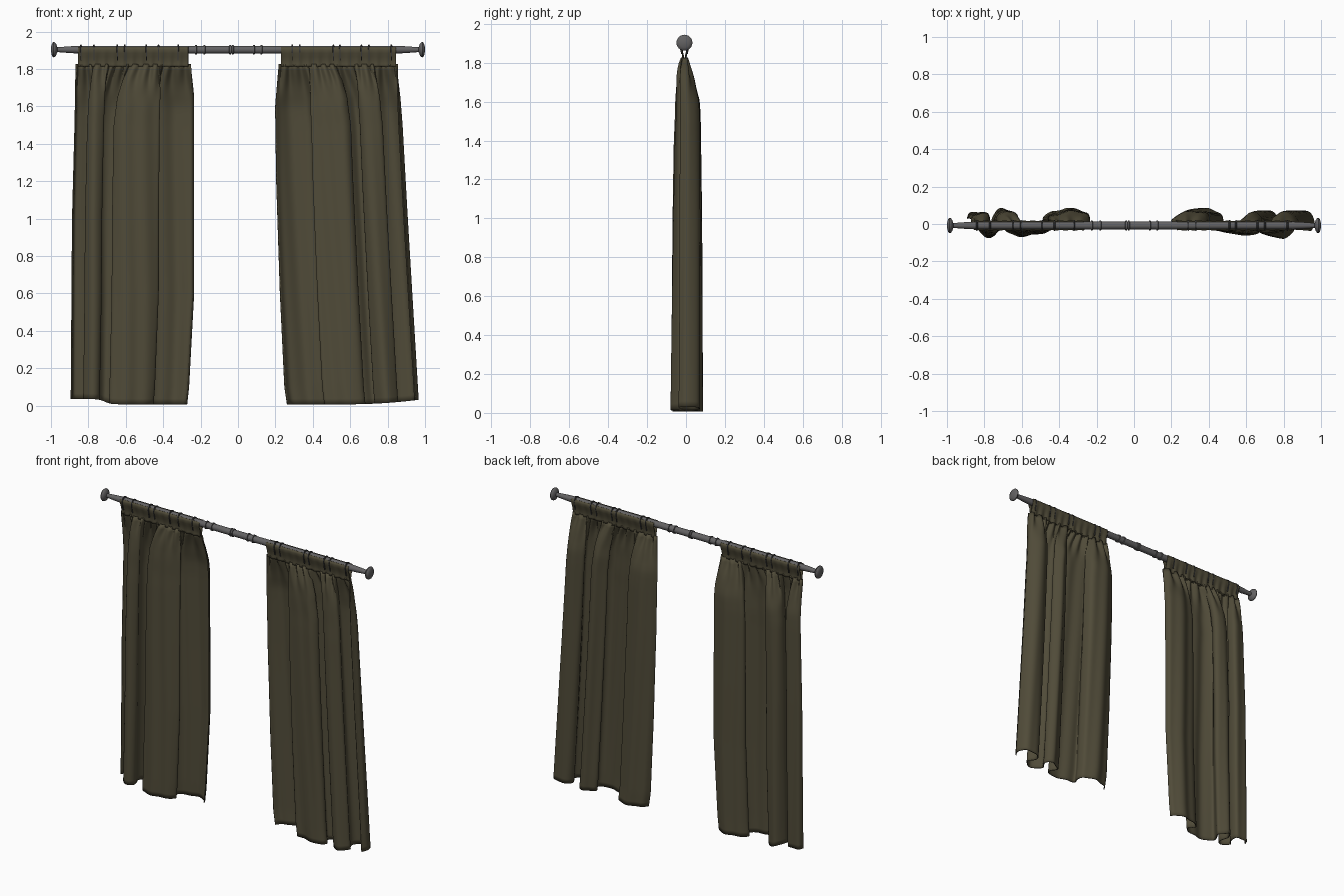
import bpy, bmesh, math
from mathutils import Vector

if "Cube" in bpy.data.objects:
    bpy.data.objects.remove(bpy.data.objects["Cube"])

ROD_Z = 1.903
ROD_Y = -0.008


def material(name, col):
    m = bpy.data.materials.new(name)
    m.diffuse_color = (*col, 1)
    m.use_nodes = True
    m.node_tree.nodes["Principled BSDF"].inputs["Base Color"].default_value = m.diffuse_color
    return m


OLIVE = material("olive fabric", (0.080, 0.070, 0.040))
GREY = material("dark grey metal", (0.125, 0.122, 0.124))
DARK = material("blackened metal", (0.05, 0.05, 0.05))


def finish(name, bm, mat, angle=40):
    bmesh.ops.recalc_face_normals(bm, faces=bm.faces)
    me = bpy.data.meshes.new(name)
    bm.to_mesh(me)
    bm.free()
    ob = bpy.data.objects.new(name, me)
    bpy.context.collection.objects.link(ob)
    me.materials.append(mat)
    bpy.ops.object.select_all(action='DESELECT')
    ob.select_set(True)
    bpy.context.view_layer.objects.active = ob
    bpy.ops.object.shade_smooth_by_angle(angle=math.radians(angle))
    return ob


def lathe(bm, profile, n=24):
    """Revolve (x, radius) points about the rod axis, capping both ends."""
    rings = [[bm.verts.new((x, ROD_Y + r * math.cos(2 * math.pi * i / n),
                            ROD_Z + r * math.sin(2 * math.pi * i / n)))
              for i in range(n)] for x, r in profile]
    for a, b in zip(rings, rings[1:]):
        for i in range(n):
            bm.faces.new((a[i], a[(i + 1) % n], b[(i + 1) % n], b[i]))
    bm.faces.new(rings[0])
    bm.faces.new(rings[-1])


def grid(bm, rows):
    vs = [[bm.verts.new(p) for p in row] for row in rows]
    for a, b in zip(vs, vs[1:]):
        for i in range(len(a) - 1):
            bm.faces.new((a[i], a[i + 1], b[i + 1], b[i]))


def lerp_table(tab, z):
    for (z0, v0), (z1, v1) in zip(tab, tab[1:]):
        if z <= z1:
            t = max(0, (z - z0) / (z1 - z0))
            return v0 + (v1 - v0) * t
    return tab[-1][1]


def spline(pts, count):
    """Catmull-Rom curve resampled evenly by length."""
    p = [Vector(q) for q in pts]
    p = [2 * p[0] - p[1]] + p + [2 * p[-1] - p[-2]]
    dense = []
    for a, b, c, d in zip(p, p[1:], p[2:], p[3:]):
        for k in range(20):
            t = k / 20
            dense.append(0.5 * (2 * b + (c - a) * t + (2 * a - 5 * b + 4 * c - d) * t * t
                                + (3 * b - a - 3 * c + d) * t ** 3))
    dense.append(p[-2])
    lens = [0]
    for a, b in zip(dense, dense[1:]):
        lens.append(lens[-1] + (b - a).length)
    out, j = [], 0
    for i in range(count):
        s = lens[-1] * i / (count - 1)
        while j < len(lens) - 2 and lens[j + 1] < s:
            j += 1
        out.append(dense[j].lerp(dense[j + 1], (s - lens[j]) / (lens[j + 1] - lens[j])))
    return out


# how far the folds open by height, to the back and to the front,
# and how far they have slid into their final place along the rod
BACK = [(0, .95), (1.0, .9), (1.6, .82), (1.72, .5), (1.79, .2), (1.83, .05)]
FRONT = [(0, 1), (1.0, .86), (1.4, .78), (1.6, .66), (1.72, .5), (1.79, .25), (1.83, .05)]
SLIDE = [(0, 1), (1.5, 1), (1.65, .85), (1.75, .55), (1.83, .2)]
N = 170


def curtain(side, path, left, right, hem):
    pts = spline(path, N)
    x0, x1 = min(p.x for p in pts), max(p.x for p in pts)

    # hanging panel with omega folds that flatten into the gathered seam
    bm = bmesh.new()
    rows = []
    for k in range(61):
        v = k / 60
        row = []
        for i, p in enumerate(pts):
            s = i / (N - 1)
            z = hem(p.x) * (1 - v) + 1.825 * v
            w = lerp_table(BACK if p.y > 0 else FRONT, z)
            a, b = lerp_table(left, z), lerp_table(right, z)
            u = s + ((p.x - x0) / (x1 - x0) - s) * lerp_table(SLIDE, z)
            gather = math.exp(-((z - 1.795) / 0.1) ** 2)
            y = p.y * w + 0.011 * gather * math.sin(s * 88 + math.sin(s * 17))
            y += 0.004 * math.sin(s * 70 + z * 1.5) * (1 - gather)
            y += ROD_Y * max(0, min(1, (z - 1.5) / 0.3))
            row.append((a + (b - a) * u, y, z))
        rows.append(row)
    grid(bm, rows)
    ob = finish(side + "_curtain_panel", bm, OLIVE, 60)
    sol = ob.modifiers.new("cloth thickness", 'SOLIDIFY')
    sol.thickness = 0.006
    sol.offset = 0

    # heading: front and back layers that hug the rod, open along the top
    a, b = left[-1][1] + 0.01, right[-1][1] - 0.014
    section = [(1.812, 0.008), (1.825, 0.006), (1.845, 0.009), (1.865, 0.013),
               (1.885, 0.021), (1.903, 0.024), (1.918, 0.020)]
    bm = bmesh.new()
    for sgn in (-1, 1):
        grid(bm, [[(a + (b - a) * i / 119,
                    ROD_Y + sgn * d + 0.004 * math.sin(i * 0.62) * (1.92 - z) / 0.11, z)
                   for i in range(120)] for z, d in section])
    ob = finish(side + "_curtain_heading", bm, OLIVE, 60)
    sol = ob.modifiers.new("cloth thickness", 'SOLIDIFY')
    sol.thickness = 0.003
    sol.offset = 0


curtain("left",
        [(-.89, .03), (-.87, .06), (-.80, .063), (-.79, .01), (-.82, -.035), (-.78, -.072),
         (-.735, -.045), (-.75, .03), (-.70, .085), (-.64, .05), (-.675, -.025), (-.61, -.062),
         (-.5, -.052), (-.43, -.02), (-.46, .04), (-.34, .084), (-.26, .065), (-.24, .03)],
        [(0, -.892), (1, -.885), (1.5, -.872), (1.82, -.866)],
        [(0, -.275), (.1, -.264), (.6, -.237), (1.65, -.237), (1.82, -.252)],
        lambda x: 0.035 - 0.028 / (1 + math.exp(-(x + 0.70) * 60)))

curtain("right",
        [(.20, .02), (.24, .06), (.33, .084), (.41, .06), (.43, .01), (.42, -.03), (.5, -.045),
         (.6, -.06), (.65, -.025), (.62, .02), (.66, .055), (.70, .072), (.74, .035), (.71, -.03),
         (.78, -.073), (.84, -.035), (.81, .03), (.86, .076), (.93, .062), (.96, .01), (.94, -.04)],
        [(0, .265), (.1, .25), (.6, .226), (1.2, .206), (1.6, .2), (1.82, .22)],
        [(0, .965), (1, .905), (1.7, .866), (1.82, .858)],
        lambda x: 0.007 + 0.024 * max(0, (x - 0.55) / 0.41) ** 2)

# rod with tapered ends
half = [(0, .021), (.84, .021), (.90, .018), (.965, .013), (.985, .013)]
bm = bmesh.new()
lathe(bm, [(-x, r) for x, r in reversed(half)] + half[1:])
finish("curtain_rod", bm, GREY)

# domed disc finials
for name, s in (("left_finial", -1), ("right_finial", 1)):
    bm = bmesh.new()
    lathe(bm, [(s * x, r) for x, r in ((.966, .013), (.972, .03), (.979, .039), (.986, .041),
                                       (.992, .037), (.997, .024), (1.0, .008))])
    finish(name, bm, GREY)

# bare rings on the open stretch of rod
bm = bmesh.new()
for x in (-.225, -.18, -.042, -.028, .085, .125):
    lathe(bm, [(x - .006, .02), (x - .004, .026), (x + .004, .026), (x + .006, .02)])
finish("rod_rings", bm, GREY)

# rings over the headings, each with a flat hook down the front and back
bm = bmesh.new()
for x in (-.84, -.77, -.645, -.605, -.49, -.425, -.32,
          .29, .33, .51, .545, .66, .70, .82):
    lathe(bm, [(x - .005, .02), (x - .003, .028), (x + .003, .028), (x + .005, .02)])
    for s in (-1, 1):
        geo = bmesh.ops.create_cube(bm, size=1)["verts"]
        for v in geo:
            lower = v.co.z < 0
            v.co = (x + v.co.x * .005,
                    ROD_Y + s * (.013 if lower else .025) + v.co.y * .008,
                    1.845 if lower else 1.9)
finish("heading_rings", bm, DARK)
